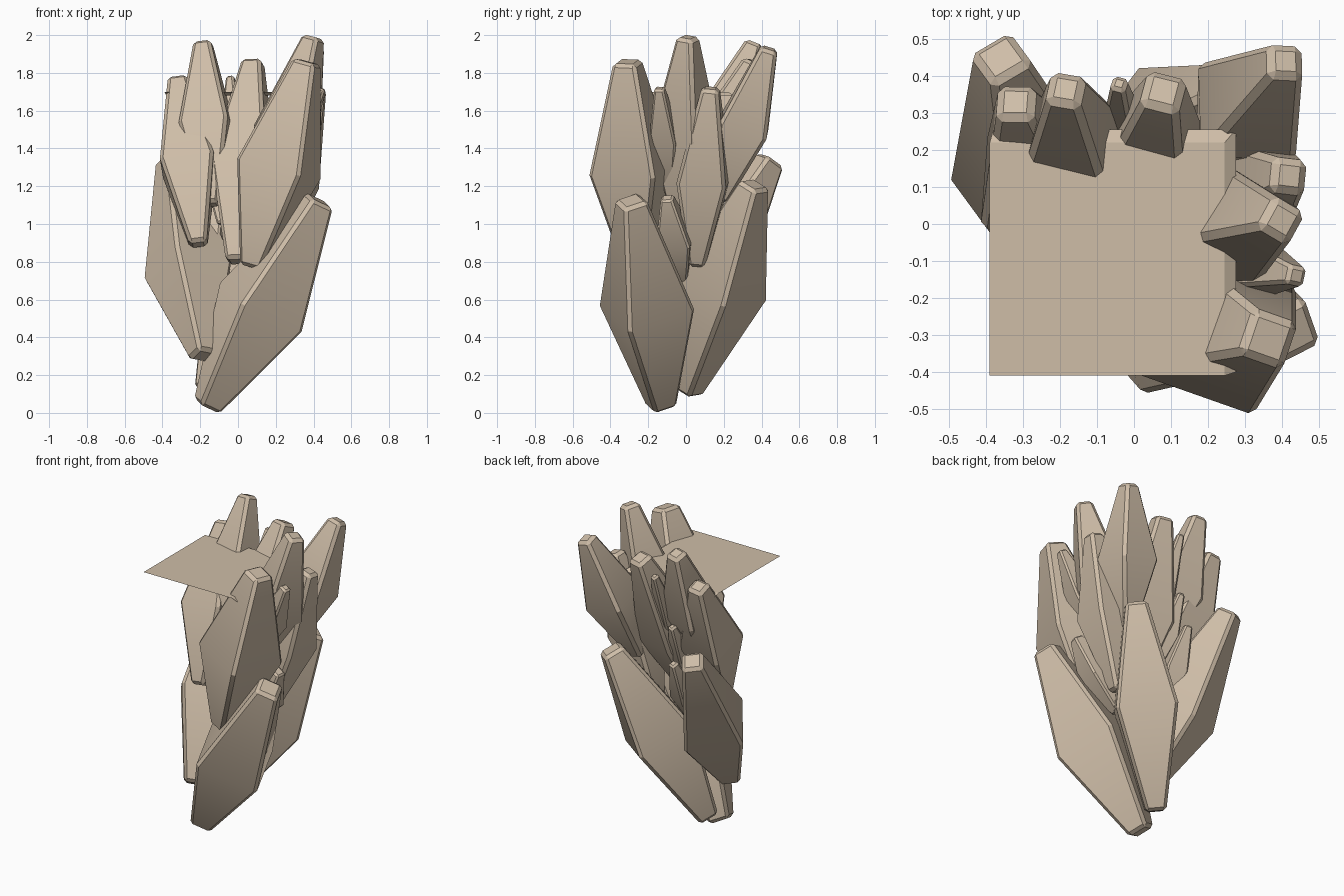
import bpy, bmesh, math
from mathutils import Vector

if "Cube" in bpy.data.objects:
    bpy.data.objects.remove(bpy.data.objects["Cube"])

# single stone colour
stone = bpy.data.materials.new("tan_stone")
stone.diffuse_color = (0.62, 0.51, 0.39, 1)
stone.use_nodes = True
stone.node_tree.nodes["Principled BSDF"].inputs["Base Color"].default_value = stone.diffuse_color


def finish(name, bm):
    bmesh.ops.recalc_face_normals(bm, faces=bm.faces[:])
    me = bpy.data.meshes.new(name)
    bm.to_mesh(me)
    bm.free()
    me.materials.append(stone)
    ob = bpy.data.objects.new(name, me)
    bpy.context.collection.objects.link(ob)
    return ob


def shard(name, base, tip, radius, azimuth, mid=0.48, chamfer=0.018):
    """Square double taper from base to tip; azimuth aims one corner ridge."""
    base, tip = Vector(base), Vector(tip)
    d = (tip - base).normalized()
    a = math.radians(azimuth)
    h = Vector((math.cos(a), math.sin(a), 0))
    e1 = (h - d * h.dot(d)).normalized()
    e2 = d.cross(e1)
    bm = bmesh.new()
    rings = []
    for t, r in ((0, 0.34), (mid, 1.04), (1, 0.36)):
        c = base.lerp(tip, t)
        rings.append([bm.verts.new(c + radius * r * (e1 * math.cos(k * math.pi / 2)
                      + e2 * math.sin(k * math.pi / 2))) for k in range(4)])
    for lo, hi in zip(rings, rings[1:]):
        for k in range(4):
            bm.faces.new((lo[k], lo[(k + 1) % 4], hi[(k + 1) % 4], hi[k]))
    bm.faces.new(rings[0][::-1])
    bm.faces.new(rings[-1])
    # chamfer the ridges and blunt ends, leaving the soft bend at the middle
    bm.normal_update()
    bmesh.ops.recalc_face_normals(bm, faces=bm.faces[:])
    sharp = [e for e in bm.edges if e.calc_face_angle() > math.radians(42)]
    bmesh.ops.bevel(bm, geom=sharp, offset=chamfer, segments=1, affect='EDGES')
    ob = finish(name, bm)
    # the middle bend is smooth, all chamfers stay crisp
    bpy.ops.object.select_all(action='DESELECT')
    ob.select_set(True)
    bpy.context.view_layer.objects.active = ob
    bpy.ops.object.shade_smooth_by_angle(angle=math.radians(29))
    return ob


# lower tier: three large shards
shard("lower_shard_left", (-.185, -.19, .30), (-.36, .45, 1.34), .24, 164, .45)
shard("lower_shard_right", (-.165, -.13, .035), (.43, -.29, 1.125), .265, -21)
shard("lower_shard_back", (-.16, .01, .11), (.285, .36, 1.21), .25, 9, .5)

# upper tier: the fan of tall shards
upper = [
    ((.08, -.26, .77), (.365, -.31, 1.86), .25, 25),
    ((.13, -.02, 1.00), (.40, .01, 1.99), .19, 15),
    ((.21, .18, 1.13), (.41, .44, 1.93), .18, 45),
    ((-.01, -.11, .80), (.08, .36, 1.86), .205, 33),
    ((-.14, .01, 1.10), (-.185, .365, 1.96), .18, 36),
    ((-.21, -.08, .89), (-.32, .33, 1.77), .195, 45),
    ((.17, .06, .78), (.42, .13, 1.72), .18, 38),
]
for i, (b, t, r, a) in enumerate(upper):
    shard(f"upper_shard_{i + 1}", b, t, r, a)

# slivers wedged between the big shards
slivers = [
    ((-.02, .10, 1.15), (-.04, .38, 1.78), .08),
    ((.20, -.09, 1.20), (.44, -.14, 1.72), .10),
    ((.10, -.02, .70), (.36, -.10, 1.14), .125),
    ((-.13, .10, .75), (-.14, .33, 1.22), .09),
    ((-.09, .08, 1.0), (-.11, .30, 1.44), .08),
]
for i, (b, t, r) in enumerate(slivers):
    shard(f"sliver_{i + 1}", b, t, r, 30, chamfer=.01)

# flat plate with a narrow sloping lip on its two inner sides
bm = bmesh.new()
top = [bm.verts.new(p) for p in ((-.39, -.41, 1.7), (.245, -.41, 1.7),
                                 (.245, .22, 1.7), (-.39, .22, 1.7))]
lip = [bm.verts.new(p) for p in ((.275, -.40, 1.68), (.275, .255, 1.68), (-.38, .255, 1.68))]
bm.faces.new(top)
bm.faces.new((top[1], lip[0], lip[1], top[2]))
bm.faces.new((top[2], lip[1], lip[2], top[3]))
finish("flat_plate", bm)
